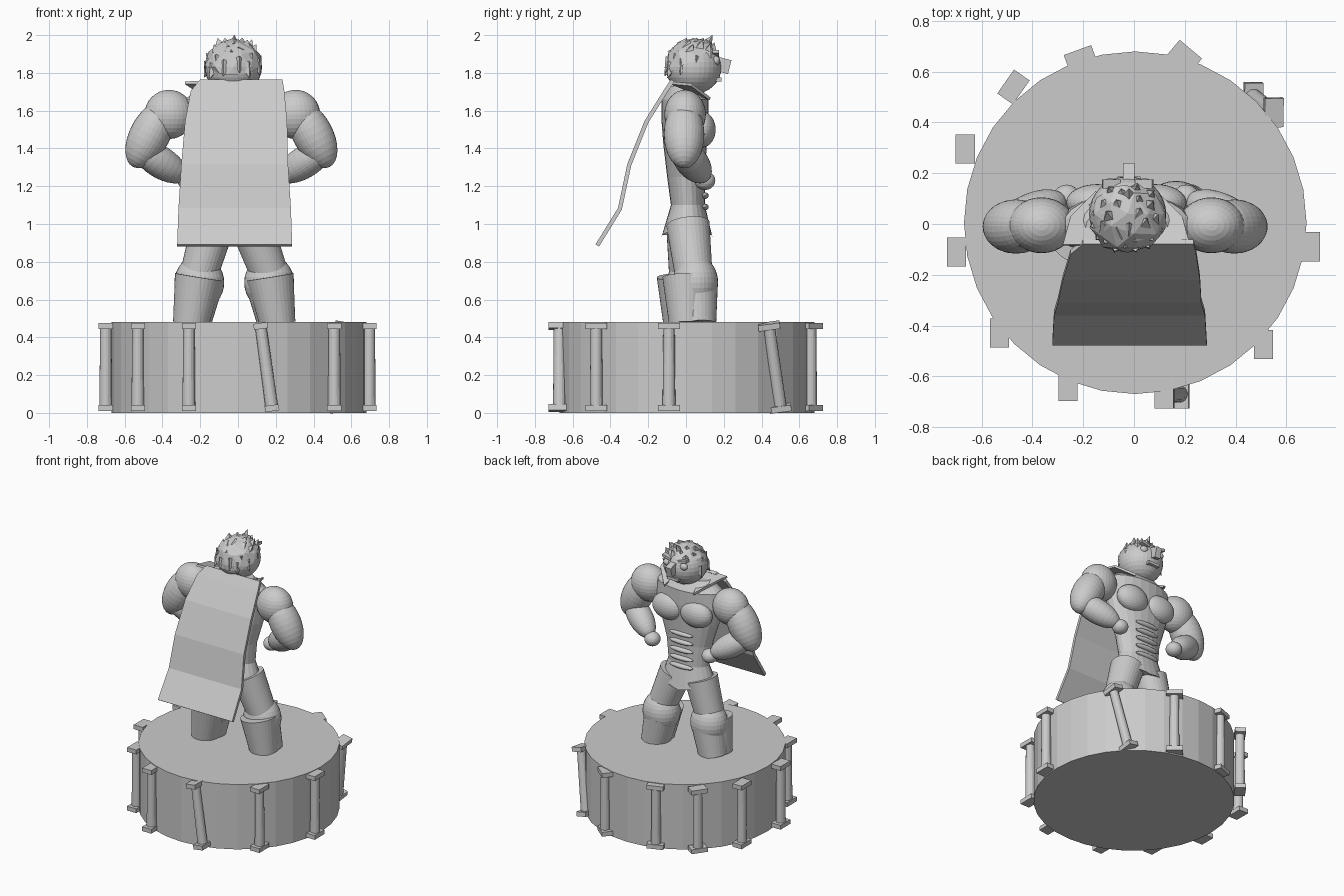
import bpy, bmesh, math, random
from mathutils import Vector, Matrix

if "Cube" in bpy.data.objects:
    bpy.data.objects.remove(bpy.data.objects["Cube"])

random.seed(4)
stone = bpy.data.materials.new("grey_stone")
stone.diffuse_color = (0.6, 0.6, 0.6, 1)
stone.use_nodes = True
stone.node_tree.nodes["Principled BSDF"].inputs["Base Color"].default_value = stone.diffuse_color
CX = -0.03  # the figure stands slightly off centre


def finish(name, bm):
    bmesh.ops.recalc_face_normals(bm, faces=bm.faces)
    me = bpy.data.meshes.new(name)
    bm.to_mesh(me)
    bm.free()
    me.materials.append(stone)
    ob = bpy.data.objects.new(name, me)
    bpy.context.collection.objects.link(ob)
    return ob


def aim(direction):
    return Vector(direction).to_track_quat('Z', 'Y').to_matrix().to_4x4()


def ball(name, c, r, direction=(0, 0, 1)):
    bm = bmesh.new()
    bmesh.ops.create_uvsphere(bm, u_segments=32, v_segments=16, radius=1)
    bm.transform(Matrix.Translation(c) @ aim(direction) @ Matrix.Diagonal((*r, 1)))
    return finish(name, bm)


def rod(name, a, b, r1, r2, n=32):
    a, b = Vector(a), Vector(b)
    bm = bmesh.new()
    bmesh.ops.create_cone(bm, cap_ends=True, segments=n, radius1=r1, radius2=r2, depth=(b - a).length)
    bm.transform(Matrix.Translation((a + b) / 2) @ aim(b - a))
    return finish(name, bm)


def box(name, c, size, rot=None):
    bm = bmesh.new()
    bmesh.ops.create_cube(bm, size=1)
    bm.transform(Matrix.Translation(c) @ (rot or Matrix()) @ Matrix.Diagonal((*size, 1)))
    return finish(name, bm)


# Round plinth
rod("plinth", (0.005, 0.005, 0), (0.005, 0.005, 0.48), 0.675, 0.675)

# Columns: bottom x, y, top x, y, turn of the caps
columns = [(.695, -.09, .695, -.09, 0), (.51, -.475, .51, -.475, 0), (.18, -.67, .12, -.67, 0),
           (-.26, -.64, -.26, -.64, 0), (-.53, -.43, -.53, -.43, 0), (-.70, -.11, -.70, -.11, 0),
           (-.665, .295, -.665, .295, 0), (-.475, .54, -.475, .54, -35),
           (-.21, .65, -.21, .65, -70), (.20, .66, .20, .66, -130), (.47, .50, .55, .44, 0)]
for x0, y0, x1, y1, turn in columns:
    a, b = Vector((x0, y0, .025)), Vector((x1, y1, .46))
    tilt = Vector((0, 0, 1)).rotation_difference(b - a).to_matrix().to_4x4()
    rot = tilt @ Matrix.Rotation(math.radians(turn), 4, 'Z')
    rod("column_shaft", a, b, .034, .03, 16)
    for p in (a, b):
        box("column_cap", p, (.075, .115, .032), rot)

# Torso with flared shorts hem: z, half width, back y, front y
rings = [(.93, .20, -.13, .14), (1.1, .155, -.08, .10), (1.25, .175, -.10, .10), (1.42, .23, -.12, .11),
         (1.55, .265, -.13, .12), (1.66, .25, -.13, .12), (1.73, .16, -.09, .07)]
bm = bmesh.new()
loops = []
for k, (z, rx, y0, y1) in enumerate(rings):
    loop = []
    for i in range(24):
        a = math.tau * i / 24
        lift = .04 * abs(math.cos(a)) if k == 0 else 0
        loop.append(bm.verts.new((CX + rx * math.cos(a), (y0 + y1) / 2 + (y1 - y0) / 2 * math.sin(a), z + lift)))
    loops.append(loop)
for lo, hi in zip(loops, loops[1:]):
    for i in range(24):
        j = (i + 1) % 24
        bm.faces.new((lo[i], lo[j], hi[j], hi[i]))
bm.faces.new(loops[0])
bm.faces.new(loops[-1])
finish("torso", bm)

# Chest, arms and collar, mirrored left and right
for s in (-1, 1):
    ball("chest_muscle", (CX + s * .115, .085, 1.5), (.122, .072, .095))
    ball("shoulder", (CX + s * .335, -.005, 1.58), (.13, .11, .13))
    ball("upper_arm", (CX - .01 * (s < 0) + s * .425, -.01, 1.475), (.107, .107, .195), (s * .45, 0, -.85))
    ball("forearm", (CX + s * .385, .03, 1.33), (.085, .085, .18), (-s * .19, .10, -.12))
    ball("hand", (CX + s * .235, .10, 1.23), (.055, .055, .05))
    bm = bmesh.new()
    bm.faces.new([bm.verts.new(p) for p in ((CX + s * .25, -.08, 1.755), (CX + s * .06, -.08, 1.76),
                                            (CX + s * .12, .13, 1.67), (CX + s * .22, .03, 1.745))])
    finish("collar_flap", bm).modifiers.new("thick", 'SOLIDIFY').thickness = .015

# Ridged stomach
for z in (1.09, 1.15, 1.21, 1.27, 1.33):
    ball("stomach_ridge", (CX, .098, z), (.095, .022, .018))

# Legs: thigh, knee, boot
for s, cx, ky in ((-1, -.205, .02), (1, .165, .05)):
    rod("thigh", (cx, ky - .01, .74), (CX + s * .10, .01, 1.0), .10, .115)
    ball("knee", (cx, ky, .69), (.132, .12, .145))
    rod("boot", (cx + s * .045, ky - .045, .47), (cx + s * .005, ky - .05, .72), .095, .125)
    rod("shin", (cx + s * .04, ky + .01, .47), (cx, ky, .66), .10, .118)

# Cape: y, z, left x, right x
cape = [(-.07, 1.76, -.20, .235), (-.11, 1.70, -.25, .245), (-.21, 1.54, -.28, .26), (-.30, 1.315, -.30, .265),
        (-.35, 1.08, -.315, .28), (-.47, .886, -.322, .287)]
bm = bmesh.new()
rows = [[bm.verts.new((x0, y, z)), bm.verts.new((x1, y, z))] for y, z, x0, x1 in cape]
for p, q in zip(rows, rows[1:]):
    bm.faces.new((p[0], p[1], q[1], q[0]))
mod = finish("cape", bm).modifiers.new("thick", 'SOLIDIFY')
mod.thickness, mod.offset = .022, 0

# Head with face
head = Vector((-.025, .04, 1.83))
rod("neck", (CX, 0, 1.65), (CX, .02, 1.76), .09, .08)
ball("head", head, (.152, .148, .142))
box("nose", (-.02, .195, 1.84), (.045, .075, .075), Matrix.Rotation(-.25, 4, 'X'))
box("mouth", (-.02, .172, 1.765), (.09, .03, .02))
for s in (-1, 1):
    ball("eye", (-.025 + s * .068, .158, 1.865), (.028, .022, .025))
    box("brow", (-.025 + s * .065, .158, 1.905), (.07, .035, .018), Matrix.Rotation(-s * .25, 4, 'Y'))

# Faceted hair cap, cut away from the face
bm = bmesh.new()
bmesh.ops.create_icosphere(bm, subdivisions=2, radius=.16)
bmesh.ops.bisect_plane(bm, geom=bm.verts[:] + bm.edges[:] + bm.faces[:], plane_co=(0, 0, .04),
                       plane_no=(0, .55, -1), clear_inner=False, clear_outer=True)
for v in bm.verts:
    v.co *= random.uniform(.95, 1.03)
bm.transform(Matrix.Translation(head))
finish("hair_cap", bm)

# Hair locks: upright tufts on the crown, swept locks round the back and sides
for i in range(34):
    a = i * 2.4
    up = .95 - .9 * i / 33
    flat = math.sqrt(1 - up * up)
    d = Vector((flat * math.cos(a), flat * math.sin(a), up))
    if d.y > .35 and d.z < .5:
        continue
    root = head + d * .125
    if up > .5:
        tip = root + Vector((d.x * .03, .02, random.uniform(.03, .06)))
    else:
        tip = root + Vector((d.x * .035, d.y * .035 - .005, -.07))
    tip.z = min(tip.z, 1.985)
    rod("hair_lock", root, tip, .038, .001, 4)
rod("front_tuft", (-.02, .10, 1.93), (-.02, .14, 2.0), .04, .001, 4)
